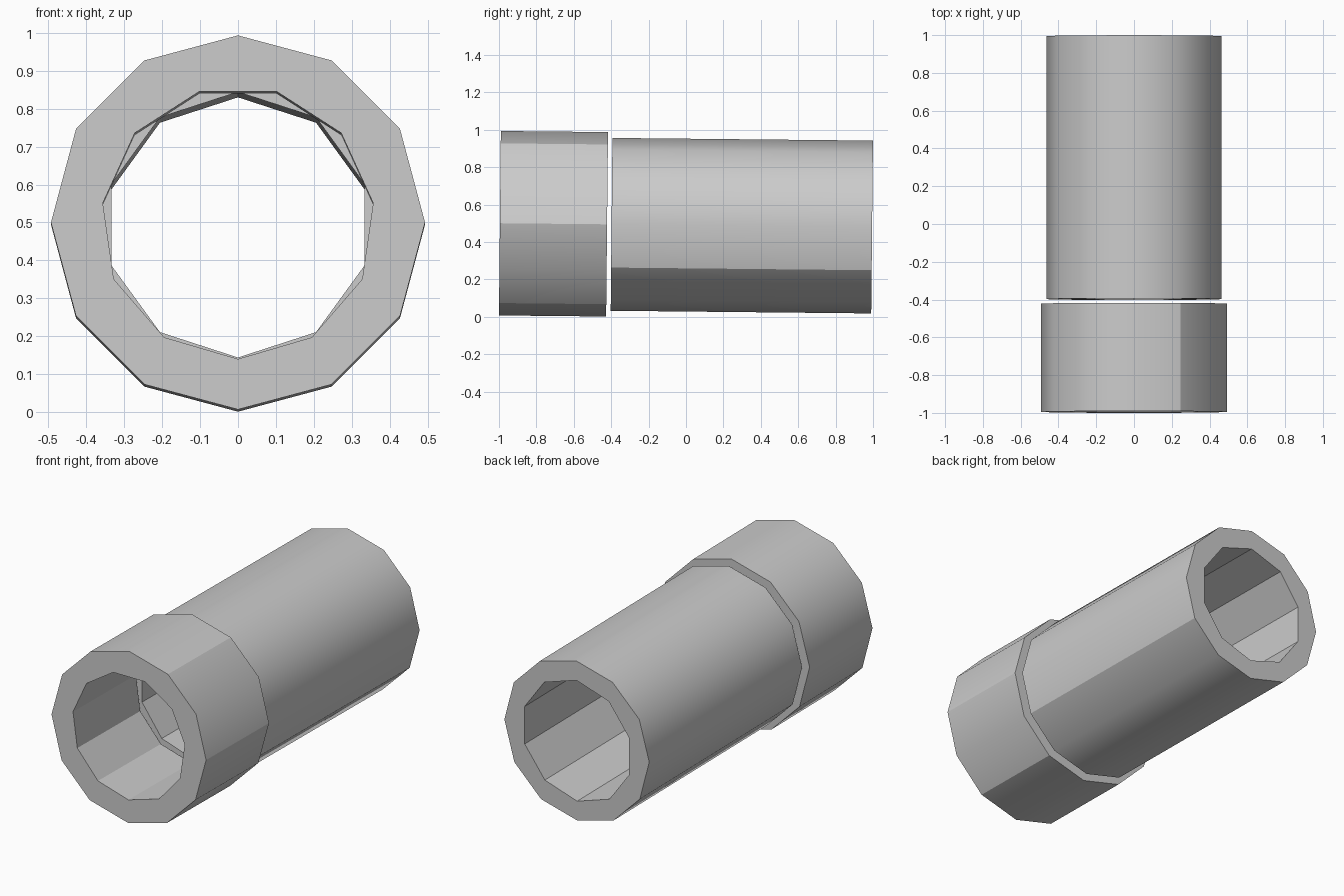
import bpy
import bmesh
import math
from mathutils import Matrix, Vector

default = bpy.data.objects.get("Cube")
if default:
    bpy.data.objects.remove(default)

# Single grey finish
grey = bpy.data.materials.new("plain_grey")
grey.use_nodes = True
grey.diffuse_color = (0.6, 0.6, 0.6, 1)
grey.node_tree.nodes["Principled BSDF"].inputs["Base Color"].default_value = (0.6, 0.6, 0.6, 1)

TILT = 0.0102  # the far end sinks slightly


def make_tube(name, start, end, outer_radius, inner_radius, bore_sides, bore_start, creases):
    """Hollow tube along y; angles are in degrees from +x towards +z."""
    bm = bmesh.new()
    caps = ([], [])
    walls = []
    for sides, radius, first in ((12, outer_radius, 0), (bore_sides, inner_radius, bore_start)):
        loops = []
        for y, cap in zip((start, end), caps):
            ring = []
            for i in range(sides):
                a = math.radians(first + 360 * i / sides)
                ring.append(bm.verts.new((radius * math.cos(a), y, radius * math.sin(a))))
            for i in range(sides):
                cap.append(bm.edges.new((ring[i], ring[(i + 1) % sides])))
            loops.append(ring)
        a, b = loops
        for i in range(sides):
            j = (i + 1) % sides
            bm.faces.new((a[i], a[j], b[j], b[i]))
        walls.append(loops)
    # Annular end faces
    for cap, direction in zip(caps, (-1, 1)):
        bmesh.ops.triangle_fill(bm, edges=cap, use_beauty=True, normal=Vector((0, direction, 0)))
    bmesh.ops.recalc_face_normals(bm, faces=bm.faces)

    # Remember the creased lengthwise edges on the outside
    bm.verts.index_update()
    front, back = walls[0]
    creased = {frozenset((front[c // 30 % 12].index, back[c // 30 % 12].index)) for c in creases}

    bmesh.ops.transform(bm, matrix=Matrix.Translation((0, 0, 0.49)) @ Matrix.Rotation(-TILT, 4, "X"),
                        verts=bm.verts)
    mesh = bpy.data.meshes.new(name)
    bm.to_mesh(mesh)
    bm.free()
    mesh.materials.append(grey)
    obj = bpy.data.objects.new(name, mesh)
    bpy.context.collection.objects.link(obj)

    # Smooth outside, crisp rims and bore facets
    bpy.ops.object.select_all(action="DESELECT")
    obj.select_set(True)
    bpy.context.view_layer.objects.active = obj
    bpy.ops.object.shade_smooth_by_angle(angle=math.radians(31))
    for edge in mesh.edges:
        if frozenset(edge.vertices) in creased:
            edge.use_edge_sharp = True
    return obj


# Short wide collar at the front, long narrower tube behind it
make_tube("front_collar", -0.995, -0.422, 0.493, 0.36, 11, -90, (0, 60, -60))
make_tube("main_tube", -0.398, 0.995, 0.462, 0.35, 10, 90, (-30,))
